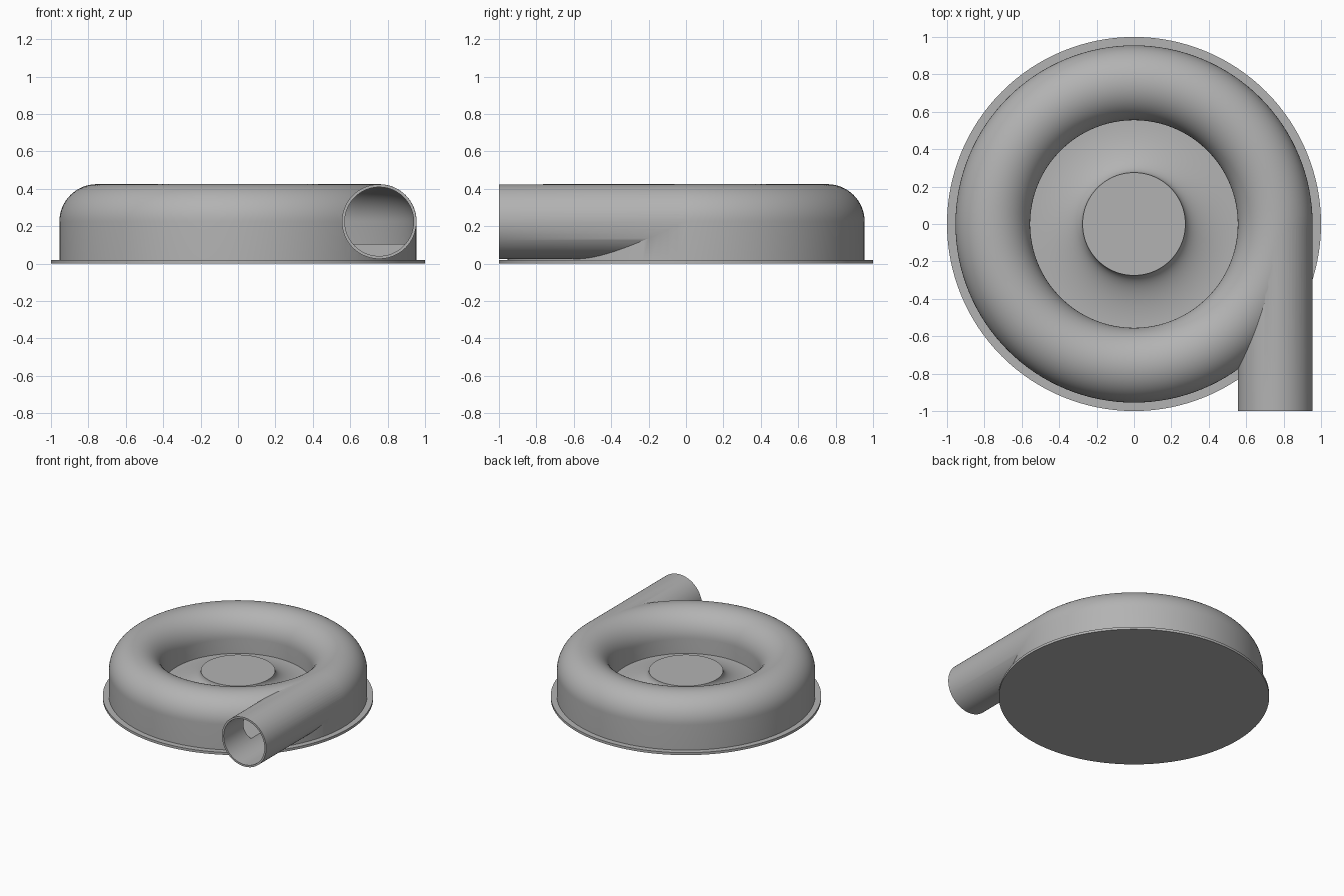
import bpy, bmesh
from math import sin, cos, pi, radians
from mathutils import Matrix, Vector

cube = bpy.data.objects.get("Cube")
if cube:
    bpy.data.objects.remove(cube, do_unlink=True)

GREY = (0.45, 0.45, 0.45, 1)
metal = bpy.data.materials.new("plain_grey")
metal.use_nodes = True
metal.diffuse_color = GREY
metal.node_tree.nodes["Principled BSDF"].inputs["Base Color"].default_value = GREY

SEGMENTS = 128
TUBE_R, TUBE_Z = 0.755, 0.225     # centre of the tube section
OUTER, INNER = 0.2, 0.185         # tube radii
FLOOR = 0.105


def finish(name, bm):
    bmesh.ops.recalc_face_normals(bm, faces=bm.faces)
    mesh = bpy.data.meshes.new(name)
    bm.to_mesh(mesh)
    bm.free()
    mesh.materials.append(metal)
    obj = bpy.data.objects.new(name, mesh)
    bpy.context.collection.objects.link(obj)
    return obj


def revolve(name, profile, closed):
    """Spin an (r, z) profile around the z axis."""
    bm = bmesh.new()
    verts = [bm.verts.new((r, 0, z)) for r, z in profile]
    edges = [bm.edges.new(pair) for pair in zip(verts, verts[1:])]
    if closed:
        edges.append(bm.edges.new((verts[-1], verts[0])))
    bmesh.ops.spin(bm, geom=verts + edges, cent=(0, 0, 0), axis=(0, 0, 1),
                   angle=2 * pi, steps=SEGMENTS, use_merge=True)
    bmesh.ops.remove_doubles(bm, verts=bm.verts, dist=0.0001)
    return finish(name, bm)


def rod(name, radius, y0, y1):
    """Cylinder along y through the tube centre."""
    bm = bmesh.new()
    place = Matrix.Translation(Vector((TUBE_R, (y0 + y1) / 2, TUBE_Z)))
    bmesh.ops.create_cone(bm, cap_ends=True, segments=96, radius1=radius,
                          radius2=radius, depth=y1 - y0,
                          matrix=place @ Matrix.Rotation(pi / 2, 4, 'X'))
    return finish(name, bm)


def tube_section(radius, bottom, steps=32):
    """Half-round top on straight walls."""
    arc = [(TUBE_R - radius * cos(pi * i / steps),
            TUBE_Z + radius * sin(pi * i / steps)) for i in range(steps + 1)]
    return [(TUBE_R - radius, bottom)] + arc + [(TUBE_R + radius, bottom)]


def smooth(obj):
    bpy.ops.object.select_all(action='DESELECT')
    obj.select_set(True)
    bpy.context.view_layer.objects.active = obj
    bpy.ops.object.shade_smooth_by_angle(angle=radians(30))


# Round base plate
base = revolve("base_plate", [(0, 0), (1, 0), (1, 0.02), (0, 0.02)], False)

# Central hub flaring down to the floor
flare = [(0.555 - 0.28 * sin(pi / 2 * i / 20),
          TUBE_Z - (TUBE_Z - FLOOR) * cos(pi / 2 * (1 - i / 20))) for i in range(21)]
flare = [(0.555 - 0.28 * sin(pi / 2 * i / 20),
          TUBE_Z - (TUBE_Z - FLOOR) * cos(pi / 2 * i / 20)) for i in range(21)]
hub = revolve("hub", [(0, 0.01), (0.56, 0.01), (0.56, FLOOR)] + flare + [(0, TUBE_Z)], False)

# Ring casing joined to the outlet pipe, then hollowed
casing = revolve("casing", tube_section(OUTER, 0.01), True)
pipe = rod("outlet_pipe", OUTER - 0.0005, -1, 0)
bore = rod("bore_cutter", INNER - 0.001, -1.1, 0)
cavity = revolve("cavity_cutter", tube_section(INNER, FLOOR), True)

bpy.context.view_layer.objects.active = casing
for tool, operation in ((pipe, 'UNION'), (bore, 'DIFFERENCE'), (cavity, 'DIFFERENCE')):
    mod = casing.modifiers.new(tool.name, 'BOOLEAN')
    mod.object = tool
    mod.operation = operation
    mod.solver = 'EXACT'
    bpy.ops.object.modifier_apply(modifier=mod.name)
for tool in (pipe, bore, cavity):
    bpy.data.objects.remove(tool, do_unlink=True)

for part in (base, hub, casing):
    smooth(part)
